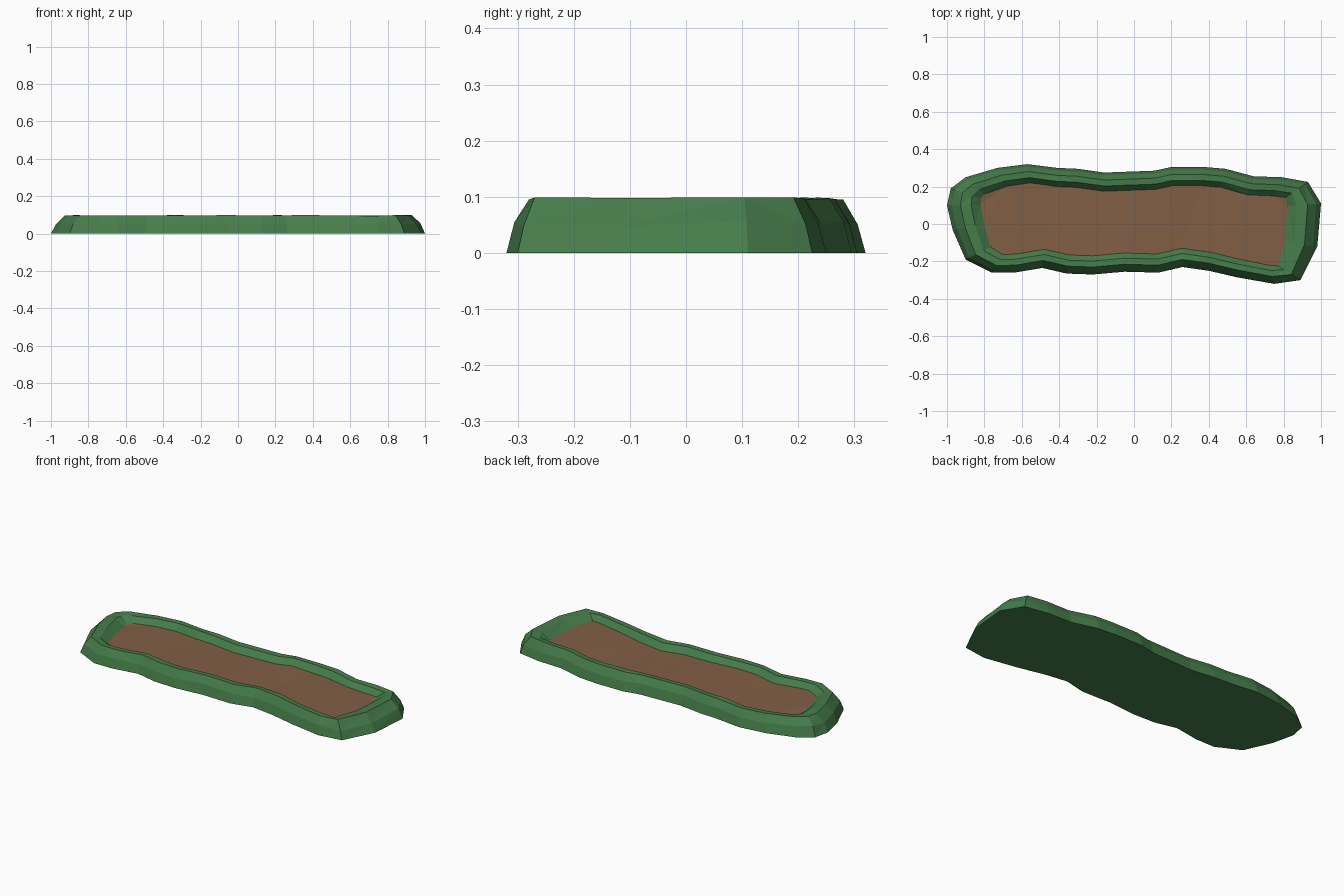
import bpy
import bmesh
import random
from mathutils import Vector

random.seed(4)
cube = bpy.data.objects.get("Cube")
if cube:
    bpy.data.objects.remove(cube, do_unlink=True)


def make_material(name, color):
    mat = bpy.data.materials.new(name)
    mat.use_nodes = True
    mat.diffuse_color = color
    shader = mat.node_tree.nodes["Principled BSDF"]
    shader.inputs["Base Color"].default_value = color
    shader.inputs["Roughness"].default_value = 0.9
    return mat


def make_object(name, bm, mat):
    bmesh.ops.recalc_face_normals(bm, faces=bm.faces[:])
    mesh = bpy.data.meshes.new(name)
    bm.to_mesh(mesh)
    bm.free()
    mesh.materials.append(mat)
    obj = bpy.data.objects.new(name, mesh)
    bpy.context.scene.collection.objects.link(obj)
    return obj


grass = make_material("grass green", (0.061, 0.205, 0.07, 1))
soil = make_material("soil brown", (0.223, 0.114, 0.061, 1))

# Wavy footprint of the mound, clockwise from the right-hand end
outline = [
    (-1, .10), (-.98, .19), (-.90, .25), (-.73, .30), (-.57, .32),
    (-.41, .30), (-.30, .295), (-.16, .275), (.11, .285), (.20, .305),
    (.37, .305), (.49, .295), (.64, .255), (.79, .25), (.93, .225),
    (1, .11), (.98, -.12), (.89, -.30), (.75, -.32), (.55, -.285),
    (.40, -.25), (.26, -.23), (.13, -.26), (-.05, -.255), (-.22, -.27),
    (-.36, -.265), (-.49, -.235), (-.64, -.26), (-.76, -.26),
    (-.90, -.19), (-.97, -.03),
]
count = len(outline)


def inset_ring(amount, height, bump=0.0):
    """Footprint pulled inward, further at the two ends than along the sides."""
    ring = []
    for i, (x, y) in enumerate(outline):
        before = Vector(outline[i - 1])
        after = Vector(outline[(i + 1) % count])
        along = (after - before).normalized()
        pull_x = -along.y * 0.1 + x ** 3 * 0.08
        pull_y = along.x * 0.1
        z = height + random.uniform(-bump, bump)
        ring.append(Vector((x - pull_x * amount, y - pull_y * amount, z)))
    return ring


# Cross-section of the rim: ground, shoulder, outer crest, inner crest, soil edge
rings = [
    inset_ring(0, 0),
    inset_ring(0.14, 0.053, 0.006),
    inset_ring(0.40, 0.097, 0.002),
    inset_ring(0.72, 0.096, 0.003),
    inset_ring(1, 0.062, 0.004),
]

# Grass rim with its closed underside
bm = bmesh.new()
loops = [[bm.verts.new(p) for p in ring] for ring in rings]
for low, high in zip(loops, loops[1:]):
    for i in range(count):
        j = (i + 1) % count
        bm.faces.new((low[i], low[j], high[j], high[i]))
bm.faces.new(loops[0])
bmesh.ops.triangulate(bm, faces=bm.faces[:])
make_object("grass_rim", bm, grass)

# Faceted soil bed inside the rim
bm = bmesh.new()
bed = bm.faces.new([bm.verts.new(p) for p in rings[-1]])
bed.normal_update()
bmesh.ops.triangulate(bm, faces=[bed])
bed_object = make_object("soil_bed", bm, soil)
if bed_object.data.polygons[0].normal.z < 0:
    bed_object.data.flip_normals()
